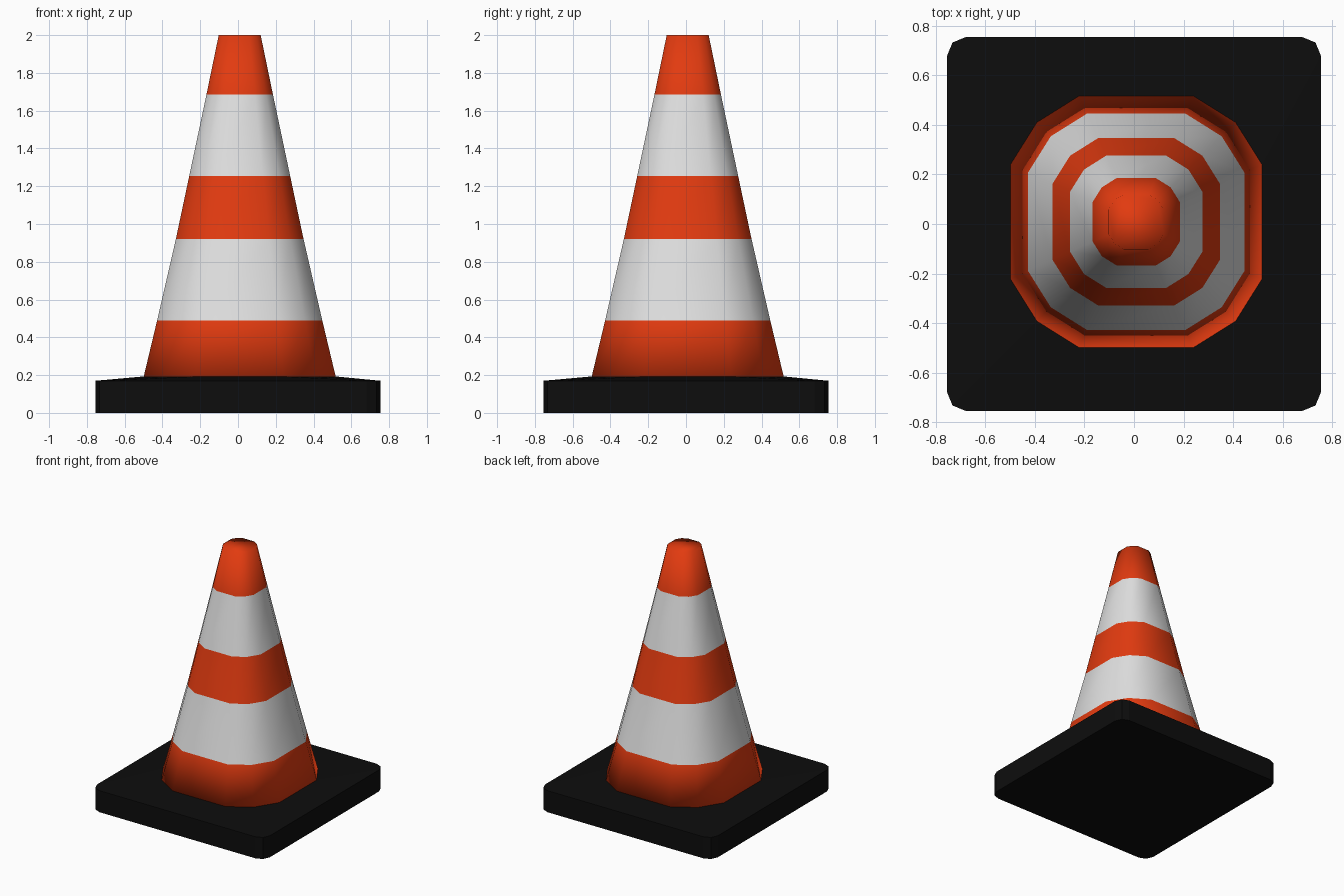
import bpy, bmesh, math

if "Cube" in bpy.data.objects:
    bpy.data.objects.remove(bpy.data.objects["Cube"])


def material(name, color):
    m = bpy.data.materials.new(name)
    m.diffuse_color = (*color, 1)
    m.use_nodes = True
    m.node_tree.nodes["Principled BSDF"].inputs["Base Color"].default_value = m.diffuse_color
    return m


ORANGE = material("orange", (0.76, 0.043, 0.005))
WHITE = material("white", (0.74, 0.74, 0.74))
BLACK = material("black", (0.004, 0.004, 0.004))


def corner_ring(half, mid, flat, z, shift=0.0):
    """Twelve-sided ring: a square with three points on each corner."""
    points = []
    for k in range(4):
        c, s = round(math.cos(k * math.pi / 2)), round(math.sin(k * math.pi / 2))
        for x, y in ((half, flat), (mid, mid), (flat, half)):
            points.append((c * x - s * y + shift, s * x + c * y + shift, z))
    return points


def loft(name, rings, materials, band_colors):
    """Skin stacked rings, cap both ends, colour each band by its index."""
    bm = bmesh.new()
    loops = [[bm.verts.new(p) for p in ring] for ring in rings]
    n = len(loops[0])
    for band, (a, b) in enumerate(zip(loops, loops[1:])):
        for i in range(n):
            j = (i + 1) % n
            f = bm.faces.new((a[i], a[j], b[j], b[i]))
            f.material_index = band_colors[band]
    bm.faces.new(loops[0][::-1])
    bm.faces.new(loops[-1])
    mesh = bpy.data.meshes.new(name)
    bm.normal_update()
    bm.to_mesh(mesh)
    bm.free()
    for m in materials:
        mesh.materials.append(m)
    obj = bpy.data.objects.new(name, mesh)
    bpy.context.collection.objects.link(obj)
    return obj


# Rubber base: straight sides, top rising gently to the foot of the cone
base = loft("base", [
    corner_ring(0.755, 0.733, 0.68, 0.0),
    corner_ring(0.755, 0.733, 0.68, 0.17),
    corner_ring(0.508, 0.402, 0.23, 0.193, 0.008),
], [BLACK], [0, 0])

# Striped cone: (height, half width) at each stripe border
profile = [(0.193, 0.508), (0.49, 0.437), (0.92, 0.338),
           (1.255, 0.267), (1.685, 0.176), (2.0, 0.111)]
cone = loft("cone", [corner_ring(r, r * 0.79, r * 0.455, z, 0.009) for z, r in profile],
            [ORANGE, WHITE], [0, 1, 0, 1, 0])
for f in cone.data.polygons:
    f.use_smooth = True
